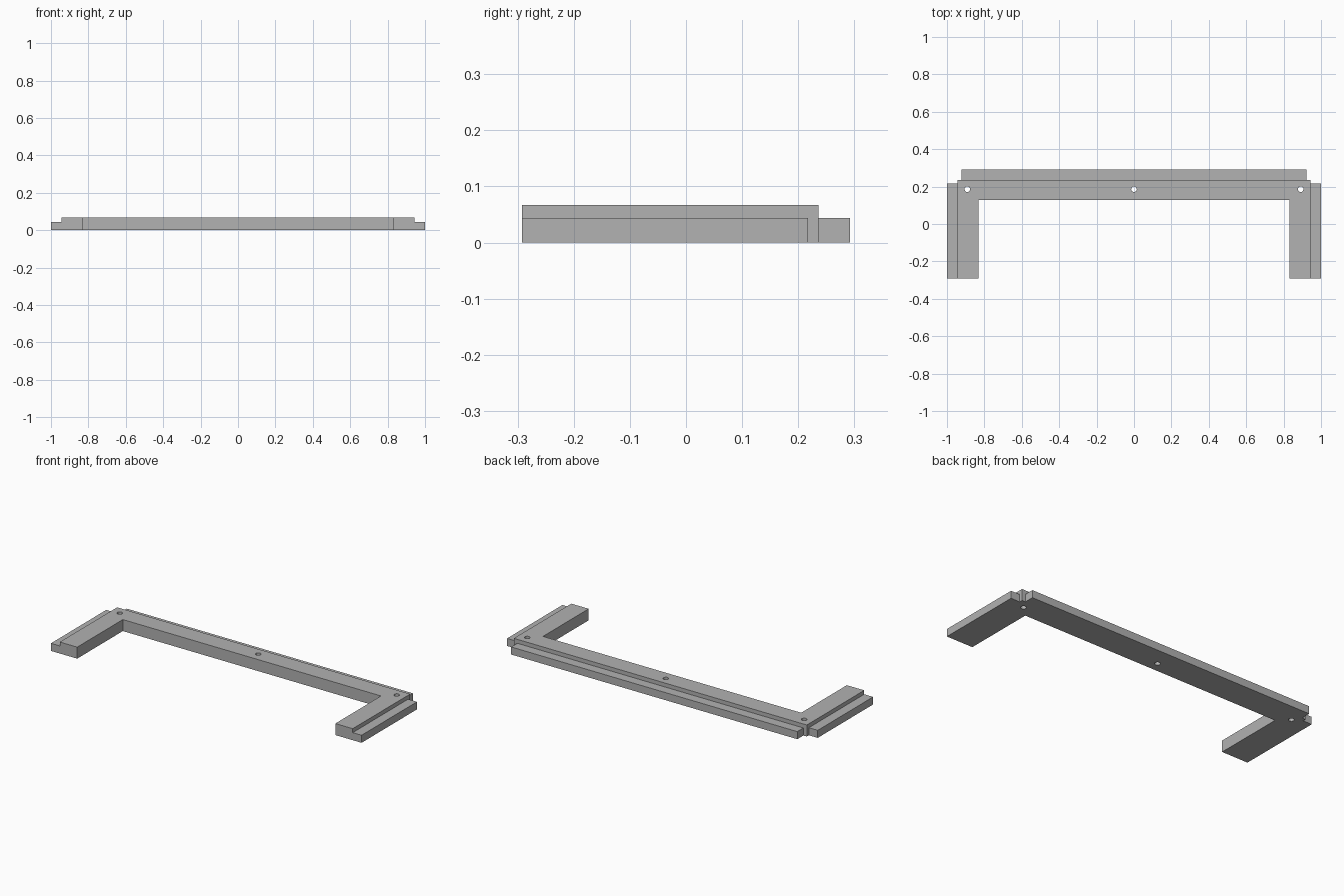
import bpy
import bmesh

cube = bpy.data.objects.get("Cube")
if cube:
    bpy.data.objects.remove(cube, do_unlink=True)

# Main dimensions
FRONT, BACK = -0.292, 0.236
BODY_X, INNER_X, INNER_Y = 0.943, 0.831, 0.128
BODY_TOP, LEDGE_TOP = 0.067, 0.044

grey = bpy.data.materials.new("plain grey")
grey.use_nodes = True
GREY = (0.445, 0.445, 0.445, 1)
grey.diffuse_color = GREY
grey.node_tree.nodes["Principled BSDF"].inputs["Base Color"].default_value = GREY


def prism(name, outline, bottom, top):
    """Extrude a flat outline upward into a solid."""
    bm = bmesh.new()
    face = bm.faces.new([bm.verts.new((x, y, bottom)) for x, y in outline])
    result = bmesh.ops.extrude_face_region(bm, geom=[face])
    moved = [v for v in result["geom"] if isinstance(v, bmesh.types.BMVert)]
    bmesh.ops.translate(bm, verts=moved, vec=(0, 0, top - bottom))
    bmesh.ops.recalc_face_normals(bm, faces=bm.faces)
    mesh = bpy.data.meshes.new(name)
    bm.to_mesh(mesh)
    bm.free()
    mesh.materials.append(grey)
    obj = bpy.data.objects.new(name, mesh)
    bpy.context.collection.objects.link(obj)
    return obj


def block(name, x0, x1, y0, y1, top):
    return prism(name, [(x0, y0), (x1, y0), (x1, y1), (x0, y1)], 0, top)


def combine(target, tool, operation):
    """Apply a boolean and discard its tool."""
    tool.hide_render = True
    mod = target.modifiers.new(operation.lower(), "BOOLEAN")
    mod.operation, mod.object, mod.solver = operation, tool, "EXACT"
    bpy.context.view_layer.objects.active = target
    bpy.ops.object.modifier_apply(modifier=mod.name)
    bpy.data.objects.remove(tool, do_unlink=True)


# U-shaped frame: crossbar with two arms
half = [(INNER_X, INNER_Y), (INNER_X, FRONT), (BODY_X, FRONT), (BODY_X, BACK)]
frame = prism("frame", half + [(-x, y) for x, y in reversed(half)], 0, BODY_TOP)

# Low ledges along the outside of both arms and the back
for side, name in ((-1, "right_ledge"), (1, "left_ledge")):
    x0, x1 = sorted((side * 0.9, side * 1.0))
    combine(frame, block(name, x0, x1, FRONT, 0.217, LEDGE_TOP), "UNION")
combine(frame, block("back_ledge", -0.921, 0.921, 0.2, 0.292, LEDGE_TOP), "UNION")

# Screw holes through the crossbar
for x in (-0.891, 0, 0.891):
    bpy.ops.mesh.primitive_cylinder_add(vertices=24, radius=0.015, depth=0.3,
                                        location=(x, 0.186, 0))
    cutter = bpy.context.object
    cutter.name = "hole_cutter"
    cutter.data.materials.append(grey)
    combine(frame, cutter, "DIFFERENCE")
